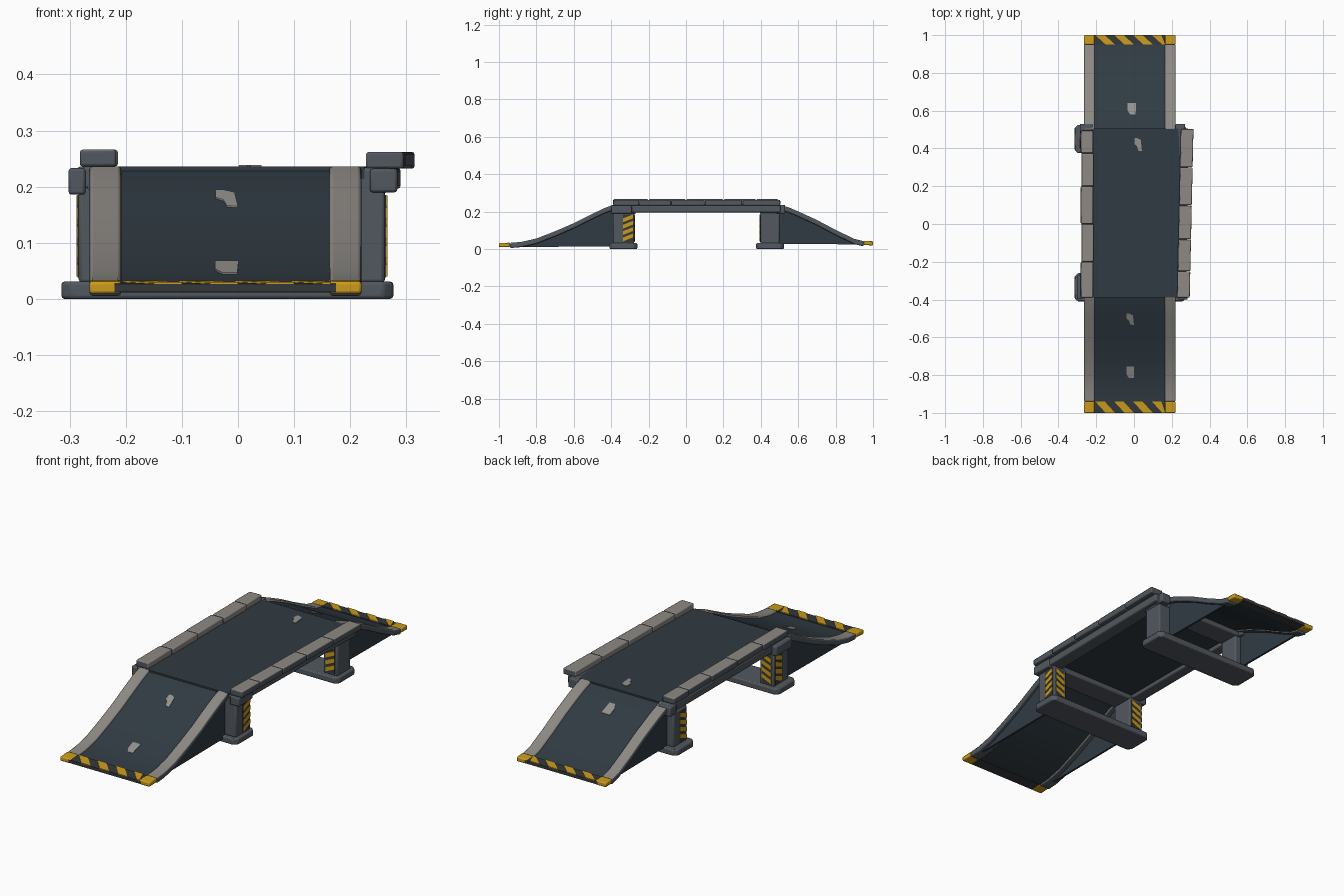
import bpy, bmesh, math
from mathutils import Vector

if "Cube" in bpy.data.objects:
    bpy.data.objects.remove(bpy.data.objects["Cube"])


def material(name, r, g, b):
    m = bpy.data.materials.new(name)
    m.diffuse_color = (r, g, b, 1)
    m.use_nodes = True
    m.node_tree.nodes["Principled BSDF"].inputs["Base Color"].default_value = m.diffuse_color
    return m


DECK = material("dark slate deck", 0.030, 0.044, 0.056)
FRAME = material("blue grey frame", 0.085, 0.098, 0.115)
RAIL = material("warm grey rail", 0.27, 0.255, 0.235)
YELLOW = material("hazard yellow", 0.60, 0.33, 0.012)
BLACK = material("hazard dark", 0.035, 0.040, 0.044)
SCUFF = material("bare metal scuff", 0.30, 0.29, 0.27)


def solid(name, pts, vec, mats, bevel=0.0, rule=None):
    """Polygon pushed along vec; rule(face) picks the material slot."""
    bm = bmesh.new()
    face = bm.faces.new([bm.verts.new(p) for p in pts])
    new = bmesh.ops.extrude_face_region(bm, geom=[face], use_keep_orig=True)["geom"]
    for v in new:
        if isinstance(v, bmesh.types.BMVert):
            v.co += Vector(vec)
    bmesh.ops.recalc_face_normals(bm, faces=bm.faces)
    bm.normal_update()
    if rule:
        for f in bm.faces:
            f.material_index = rule(f)
    me = bpy.data.meshes.new(name)
    bm.to_mesh(me)
    bm.free()
    for m in (mats if isinstance(mats, list) else [mats]):
        me.materials.append(m)
    ob = bpy.data.objects.new(name, me)
    bpy.context.collection.objects.link(ob)
    if bevel:
        mod = ob.modifiers.new("soft edges", "BEVEL")
        mod.width, mod.segments, mod.limit_method = bevel, 2, "ANGLE"
        mod.angle_limit = math.radians(40)
    bpy.ops.object.select_all(action="DESELECT")
    ob.select_set(True)
    bpy.context.view_layer.objects.active = ob
    bpy.ops.object.shade_smooth_by_angle(angle=math.radians(35))
    return ob


def box(name, x0, x1, y0, y1, z0, z1, mats, bevel=0.0, rule=None):
    pts = [(x0, y0, z0), (x1, y0, z0), (x1, y1, z0), (x0, y1, z0)]
    return solid(name, pts, (0, 0, z1 - z0), mats, bevel, rule)


def ribbon(name, line, top, thick, x0, x1, mats, bevel=0.0, rule=None):
    """Slab following a side-view line of (y, z) points."""
    pts = [(x0, y, z + top) for y, z in line]
    pts += [(x0, y, z + top - thick) for y, z in reversed(line)]
    return solid(name, pts, (x1 - x0, 0, 0), mats, bevel, rule)


FRONT = [(-1, .030), (-.94, .033), (-.88, .038), (-.80, .056), (-.70, .095),
         (-.60, .138), (-.50, .188), (-.44, .217), (-.385, .238)]
BACK = [(1, .040), (.95, .042), (.90, .054), (.80, .102), (.70, .155),
        (.60, .201), (.55, .222), (.50, .238)]


def height(line, y):
    pts = sorted(line)
    for (a, za), (b, zb) in zip(pts, pts[1:]):
        if a <= y <= b:
            return za + (zb - za) * (y - a) / (b - a)


# Curved ramps with rails, skirts and hazard ends
for tag, line, base in (("front", FRONT, .014), ("back", BACK, .028)):
    s = -1 if tag == "front" else 1
    tip = abs(line[1][0])
    ribbon(tag + "_ramp_surface", line[1:], -.008, .014, -.215, .17, DECK)
    ribbon(tag + "_ramp_end_plate", line[:2], -.003, .015, -.22, .175, BLACK)
    for side, x0, x1 in ((-1, -.265, -.208), (1, .163, .22)):
        def rail_rule(f, side=side, tip=tip):
            if abs(f.calc_center_median().y) > tip:
                return 2
            return 1 if f.normal.z > .5 or f.normal.x * side < -.5 else 0
        name = tag + ("_left" if side < 0 else "_right")
        # yellow tip and the long rail behind it
        ribbon(name + "_ramp_rail", line[1:], 0, .028, x0, x1, [FRAME, RAIL],
               .006, lambda f, r=rail_rule: min(r(f), 1))
        ribbon(name + "_ramp_tip", line[:2], .001, .022, x0, x1, YELLOW, .005)
        # thin skirt closing the ramp side
        x = x0 + .018 if side < 0 else x1 - .028
        skirt = [(x, y, z - .015) for y, z in line[1:]]
        skirt += [(x, line[-1][0], base), (x, line[1][0], base - .004)]
        solid(name + "_skirt", skirt, (.01, 0, 0), DECK)
    # diagonal yellow stripes on the ramp end
    y_out, y_in = line[0][0], line[1][0]
    for i in range(4):
        x = -.205 + i * .1
        shift = .055
        ys = (y_in, y_out) if s < 0 else (y_out, y_in)   # upper edge, lower edge
        zs = [height(line, y) - .003 for y in ys]
        xs = [x, x + .05, x + .05 + shift, x + shift]
        xs = [min(max(v, -.21), .165) for v in xs]
        solid(f"{tag}_end_stripe_{i}",
              [(xs[0], ys[0], zs[0]), (xs[1], ys[0], zs[0]),
               (xs[2], ys[1], zs[1]), (xs[3], ys[1], zs[1])], (0, 0, .003), YELLOW)

# Middle deck slab, bowed outward on the right, and side beams
solid("deck", [(-.225, -.39, .214), (.225, -.39, .214), (.245, -.15, .214),
               (.25, .2, .214), (.235, .505, .214), (-.225, .505, .214)],
      (0, 0, .022), DECK)
box("left_deck_beam", -.278, -.222, -.39, .505, .196, .236, FRAME, .006)
solid("right_deck_beam", [(.205, -.39, .196), (.275, -.39, .196),
                          (.29, .505, .196), (.22, .505, .196)],
      (0, 0, .038), FRAME, .006)

# Segmented deck rails; the right one drifts outward toward the back
for side, cuts in ((-1, (-.39, -.2, .0, .2, .375, .495)),
                   (1, (-.39, -.25, -.08, .1, .3, .505))):
    for i, (a, b) in enumerate(zip(cuts, cuts[1:])):
        def top_rule(f, side=side):
            return 1 if f.normal.z > .5 or f.normal.x * side < -.5 else 0
        if side < 0:
            j = .003 * (i % 2)
            q, z = [-.282 + j, -.217 + j] * 2, .236
        else:
            d0, d1 = .02 * (a + .39) / .9, .02 * (b + .39) / .9
            q, z = [.228 + d0, .295 + d0, .228 + d1, .295 + d1], .232
        a, b = a + .001, b - .001
        solid(f"{'left' if side < 0 else 'right'}_deck_rail_{i}",
              [(q[0], a, z), (q[1], a, z), (q[3], b, z), (q[2], b, z)],
              (0, 0, .030), [FRAME, RAIL], .005, top_rule)

# Feet, cross beams and corner brackets
for tag, y0, y1 in (("front", -.41, -.26), ("back", .375, .525)):
    c = .018
    a, b = -.315, .277
    solid(tag + "_foot", [(a + c, y0, 0), (b - c, y0, 0), (b, y0 + c, 0), (b, y1 - c, 0),
                          (b - c, y1, 0), (a + c, y1, 0), (a, y1 - c, 0), (a, y0 + c, 0)],
          (0, 0, .031), FRAME, .006)
    box(tag + "_cross_beam", -.27, .265, y0 + .02, y1 - .02, .188, .215, FRAME, .005)
box("front_left_bracket", -.302, -.272, -.395, -.27, .186, .233, FRAME, .005)
box("front_right_bracket", .235, .284, -.40, -.29, .19, .232, FRAME, .005)
box("back_left_bracket", -.286, -.22, .48, .53, .19, .236, FRAME, .005)
box("back_right_bracket", .22, .27, .48, .53, .19, .236, FRAME, .005)

# Legs with hazard panels: outer face and the face toward the middle
for tag, y0, y1, inner in (("front", -.39, -.278, 1), ("back", .397, .50, -1)):
    for side, x0, x1 in ((-1, -.284, -.205), (1, .185, .262)):
        name = f"{tag}_{'left' if side < 0 else 'right'}_leg"
        box(name, x0, x1, y0, y1, .028, .2, FRAME, .007)
        yi = y1 if inner > 0 else y0
        panels = [("inner", Vector(((x0 + .014), yi, 0)), Vector((x1 - x0 - .028, 0, 0)),
                   Vector((0, inner, 0)))]
        if tag == "front" or side < 0:
            ya = y1 - .06 if inner > 0 else y0 + .006
            panels.append(("outer", Vector((x0 if side < 0 else x1, ya, 0)),
                           Vector((0, .054, 0)), Vector((side, 0, 0))))
        for pn, o, u, n in panels:
            up = Vector((0, 0, 1))
            quad = [o + up * .038, o + u + up * .038, o + u + up * .185, o + up * .185]
            solid(f"{name}_{pn}_panel", quad, n * .002, BLACK)
            for k in range(4):
                z = .04 + k * .034
                top = min(z + .042, .184)
                quad = [o + up * z, o + u + up * min(z + .022, .175),
                        o + u + up * top, o + up * (z + .021)]
                solid(f"{name}_{pn}_stripe_{k}", [p + n * .002 for p in quad],
                      n * .002, YELLOW)

# Worn scuff patches on the walking surface
for i, (x, y, w, l) in enumerate(((-.02, -.785, .042, .06), (-.02, -.505, .04, .06),
                                  (.022, .42, .04, .07), (-.012, .61, .046, .06))):
    line = FRONT if y < 0 else BACK
    shape = [(-.5, .5), (-.1, .5), (.35, .35), (.5, -.5), (0, -.45), (-.15, -.1), (-.5, .05)]
    if i in (0, 3):
        shape = [(-.5, .5), (.5, .5), (.45, -.5), (-.2, -.5), (-.5, -.1)]
    pts = []
    for a, b in shape:
        py = y + b * l
        pts.append((x + a * w, py, .2355 if i == 2 else height(line, py) - .0085))
    solid(f"scuff_{i}", pts, (0, 0, .003), SCUFF)
